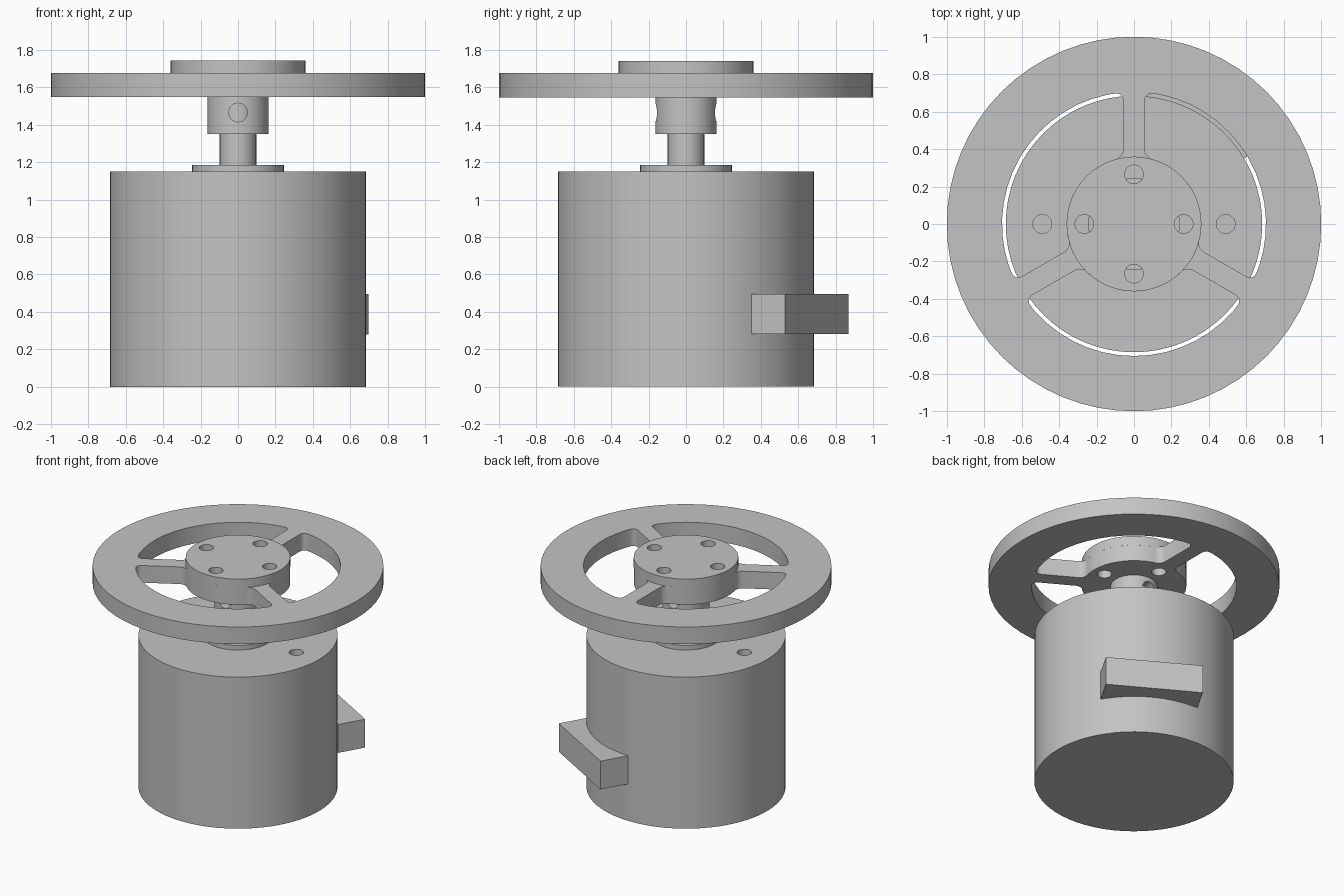
import bpy
import bmesh
from math import radians, sin, cos, asin, pi
from mathutils import Matrix, Vector

cube = bpy.data.objects.get("Cube")
if cube:
    bpy.data.objects.remove(cube, do_unlink=True)

metal = bpy.data.materials.new("plain grey metal")
metal.use_nodes = True
GREY = (0.55, 0.55, 0.55, 1)
metal.diffuse_color = GREY
metal.node_tree.nodes["Principled BSDF"].inputs["Base Color"].default_value = GREY


def finish(name, bm):
    bmesh.ops.recalc_face_normals(bm, faces=bm.faces)
    mesh = bpy.data.meshes.new(name)
    bm.to_mesh(mesh)
    bm.free()
    mesh.materials.append(metal)
    obj = bpy.data.objects.new(name, mesh)
    bpy.context.collection.objects.link(obj)
    return obj


def cylinder(name, radius, z0, z1, x=0, y=0, sides=48):
    bm = bmesh.new()
    bmesh.ops.create_cone(bm, cap_ends=True, segments=sides, radius1=radius,
                          radius2=radius, depth=z1 - z0,
                          matrix=Matrix.Translation((x, y, (z0 + z1) / 2)))
    return finish(name, bm)


def cut(target, cutters):
    """Subtract the cutters, bake the result and remove them."""
    for cutter in cutters:
        mod = target.modifiers.new("cut", "BOOLEAN")
        mod.operation = "DIFFERENCE"
        mod.solver = "EXACT"
        mod.object = cutter
        cutter.hide_render = True
    graph = bpy.context.evaluated_depsgraph_get()
    baked = bpy.data.meshes.new_from_object(target.evaluated_get(graph))
    target.modifiers.clear()
    target.data = baked
    for cutter in cutters:
        bpy.data.objects.remove(cutter, do_unlink=True)


def window_cutter(middle, inner=0.36, outer=0.705, half_spoke=0.057):
    """Rounded ring sector between two parallel-sided spokes."""
    def arc(r, steps):
        half = pi / 3 - asin(half_spoke / r)
        return [Vector((r * cos(middle + half * t), r * sin(middle + half * t), 1.4))
                for t in (2 * i / steps - 1 for i in range(steps + 1))]
    low, high = arc(inner, 10), arc(outer, 16)
    corners = [low[0], low[-1], high[0], high[-1]]
    bm = bmesh.new()
    face = bm.faces.new([bm.verts.new(p) for p in high + low[::-1]])
    ext = bmesh.ops.extrude_face_region(bm, geom=[face])
    top = [v for v in ext["geom"] if isinstance(v, bmesh.types.BMVert)]
    bmesh.ops.translate(bm, verts=top, vec=(0, 0, 0.5))
    upright = [e for e in bm.edges
               if abs(e.verts[0].co.z - e.verts[1].co.z) > 0.1
               and any((e.verts[0].co.xy - c.xy).length < 0.001 for c in corners)]
    bmesh.ops.bevel(bm, geom=upright, offset=0.042, segments=5, profile=0.5,
                    affect="EDGES", clamp_overlap=False)
    return finish("window_cutter", bm)


# Motor body with two threaded-hole recesses
body = cylinder("motor_body", 0.685, 0, 1.15, sides=64)
cut(body, [cylinder("hole_cutter", 0.05, 0.9, 1.3, x, sides=24) for x in (-0.49, 0.49)])

# Connector box on the back left of the body
bm = bmesh.new()
bmesh.ops.create_cube(bm, size=1, matrix=Matrix.Rotation(radians(60), 4, "Z")
                      @ Matrix.Translation((0.703, 0, 0.388))
                      @ Matrix.Diagonal((0.208, 0.677, 0.215, 1)))
box = finish("connector_box", bm)

# Shaft and its collar
collar = cylinder("collar", 0.245, 1.14, 1.185)
shaft = cylinder("shaft", 0.098, 1.14, 1.7, sides=32)

# Coupling with a cross hole
coupling = cylinder("coupling", 0.163, 1.35, 1.56)
cross = cylinder("cross_cutter", 0.05, -0.4, 0.4, sides=24)
cross.matrix_world = Matrix.Translation((0, 0, 1.465)) @ Matrix.Rotation(pi / 2, 4, "X")
bpy.context.view_layer.update()
cut(coupling, [cross])


# Wheel with three spokes, and the raised hub, both pierced by four bolt holes
def bolt_cutters():
    return [cylinder("bolt_cutter", 0.05, 1.4, 1.9, 0.265 * cos(a), 0.265 * sin(a), 24)
            for a in (0, pi / 2, pi, 3 * pi / 2)]


wheel = cylinder("wheel", 1.0, 1.547, 1.677, sides=64)
cut(wheel, [window_cutter(radians(a)) for a in (30, 150, 270)] + bolt_cutters())
hub = cylinder("hub", 0.36, 1.67, 1.742)
cut(hub, bolt_cutters())

# Smooth round sides, sharp rims
bpy.ops.object.select_all(action="DESELECT")
for obj in (body, collar, shaft, coupling, wheel, hub):
    obj.select_set(True)
bpy.context.view_layer.objects.active = body
bpy.ops.object.shade_smooth_by_angle(angle=radians(30))
